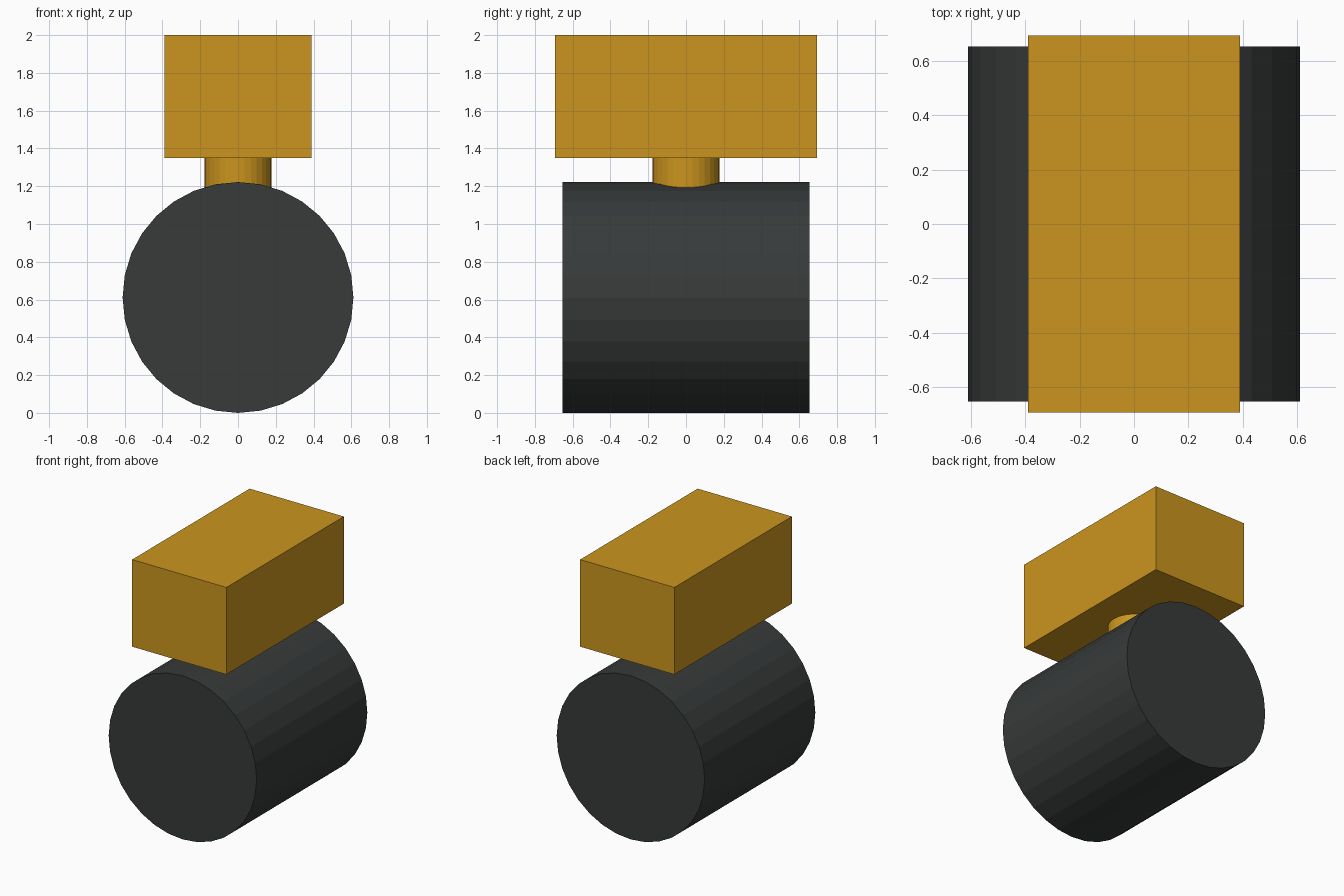
import bpy
import math

if "Cube" in bpy.data.objects:
    bpy.data.objects.remove(bpy.data.objects["Cube"])


def material(name, rgb):
    mat = bpy.data.materials.new(name)
    mat.diffuse_color = (*rgb, 1.0)
    mat.use_nodes = True
    mat.node_tree.nodes["Principled BSDF"].inputs["Base Color"].default_value = mat.diffuse_color
    return mat


def finish(name, mat):
    obj = bpy.context.object
    obj.name = name
    obj.data.materials.append(mat)
    bpy.ops.object.transform_apply(location=False, rotation=True, scale=True)
    return obj


yellow = material("yellow", (0.60, 0.30, 0.013))
black = material("black", (0.038, 0.043, 0.042))

RADIUS = 0.611
BODY_BOTTOM, TOP = 1.35, 2.0
NECK_BOTTOM = 1.15

# Wide roller lying along y
bpy.ops.mesh.primitive_cylinder_add(vertices=32, radius=RADIUS, depth=1.306,
                                    location=(0, 0, RADIUS),
                                    rotation=(math.pi / 2, 0, 0))
finish("roller", black)

# Short upright post sunk into the roller
bpy.ops.mesh.primitive_cylinder_add(vertices=32, radius=0.178,
                                    depth=BODY_BOTTOM - NECK_BOTTOM,
                                    location=(0, 0, (BODY_BOTTOM + NECK_BOTTOM) / 2))
finish("post", yellow)

# Block mounted on top of the post
bpy.ops.mesh.primitive_cube_add(size=1, location=(0, 0, (BODY_BOTTOM + TOP) / 2))
bpy.context.object.scale = (0.778, 1.386, TOP - BODY_BOTTOM)
finish("block", yellow)
